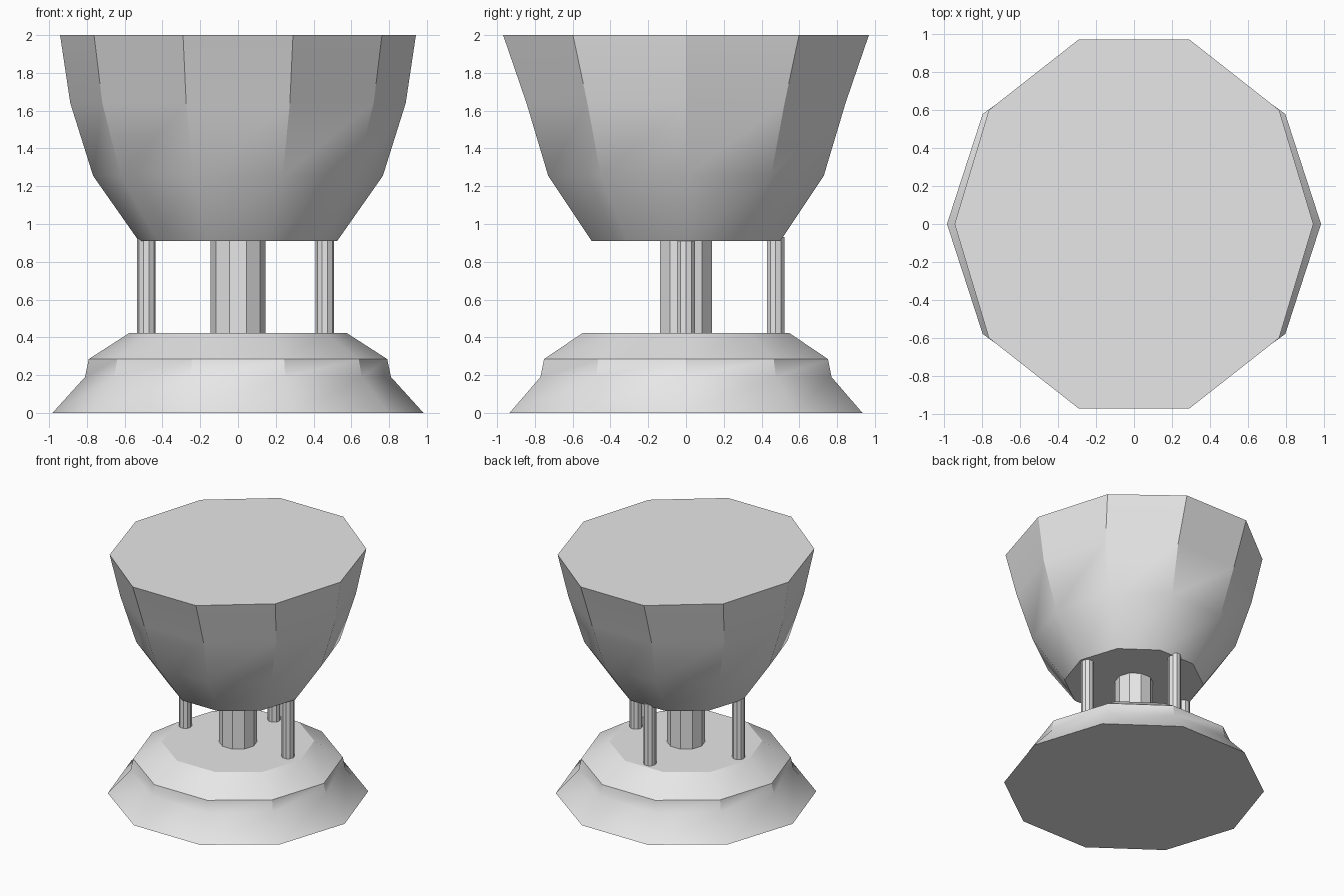
import bpy, bmesh
from math import cos, sin, pi, radians

SIDES = 10

if "Cube" in bpy.data.objects:
    bpy.data.objects.remove(bpy.data.objects["Cube"], do_unlink=True)

# One plain stone colour
stone = bpy.data.materials.new("grey_stone")
stone.use_nodes = True
colour = (0.8, 0.8, 0.8, 1)
stone.diffuse_color = colour
stone.node_tree.nodes["Principled BSDF"].inputs["Base Color"].default_value = colour


def lathe(name, profile, centre=(0, 0)):
    """Closed ten-sided solid through rings of (x radius, y radius, height)."""
    bm = bmesh.new()
    rings = []
    for rx, ry, z in profile:
        angles = [2 * pi * i / SIDES for i in range(SIDES)]
        rings.append([bm.verts.new((centre[0] + rx * cos(a), centre[1] + ry * sin(a), z))
                      for a in angles])
    for low, high in zip(rings, rings[1:]):
        for i in range(SIDES):
            j = (i + 1) % SIDES
            bm.faces.new((low[i], low[j], high[j], high[i]))
    bm.faces.new(rings[0][::-1])
    bm.faces.new(rings[-1])
    mesh = bpy.data.meshes.new(name)
    bm.to_mesh(mesh)
    bm.free()
    mesh.materials.append(stone)
    obj = bpy.data.objects.new(name, mesh)
    bpy.context.collection.objects.link(obj)
    bpy.ops.object.select_all(action="DESELECT")
    obj.select_set(True)
    bpy.context.view_layer.objects.active = obj
    bpy.ops.object.shade_smooth_by_angle(angle=radians(30))
    return obj


def post(name, radius, centre, top):
    return lathe(name, [(radius, radius, 0.40), (radius, radius, top)], centre)


# Stepped foot
lathe("base", [(0.982, 0.982, 0), (0.81, 0.81, 0.19),
               (0.79, 0.79, 0.285), (0.575, 0.575, 0.423)])

# Solid flared bowl, slightly wider from front to back at the rim
lathe("bowl", [(0.525, 0.525, 0.91), (0.767, 0.767, 1.255),
               (0.888, 0.888, 1.64), (0.942, 1.018, 2)])

# Central column and three slim posts
post("column", 0.145, (0, 0), 0.93)
post("right_post", 0.049, (-0.485, 0), 0.93)
post("left_post", 0.049, (0.46, 0), 0.93)
post("back_post", 0.049, (0, 0.475), 0.93)
